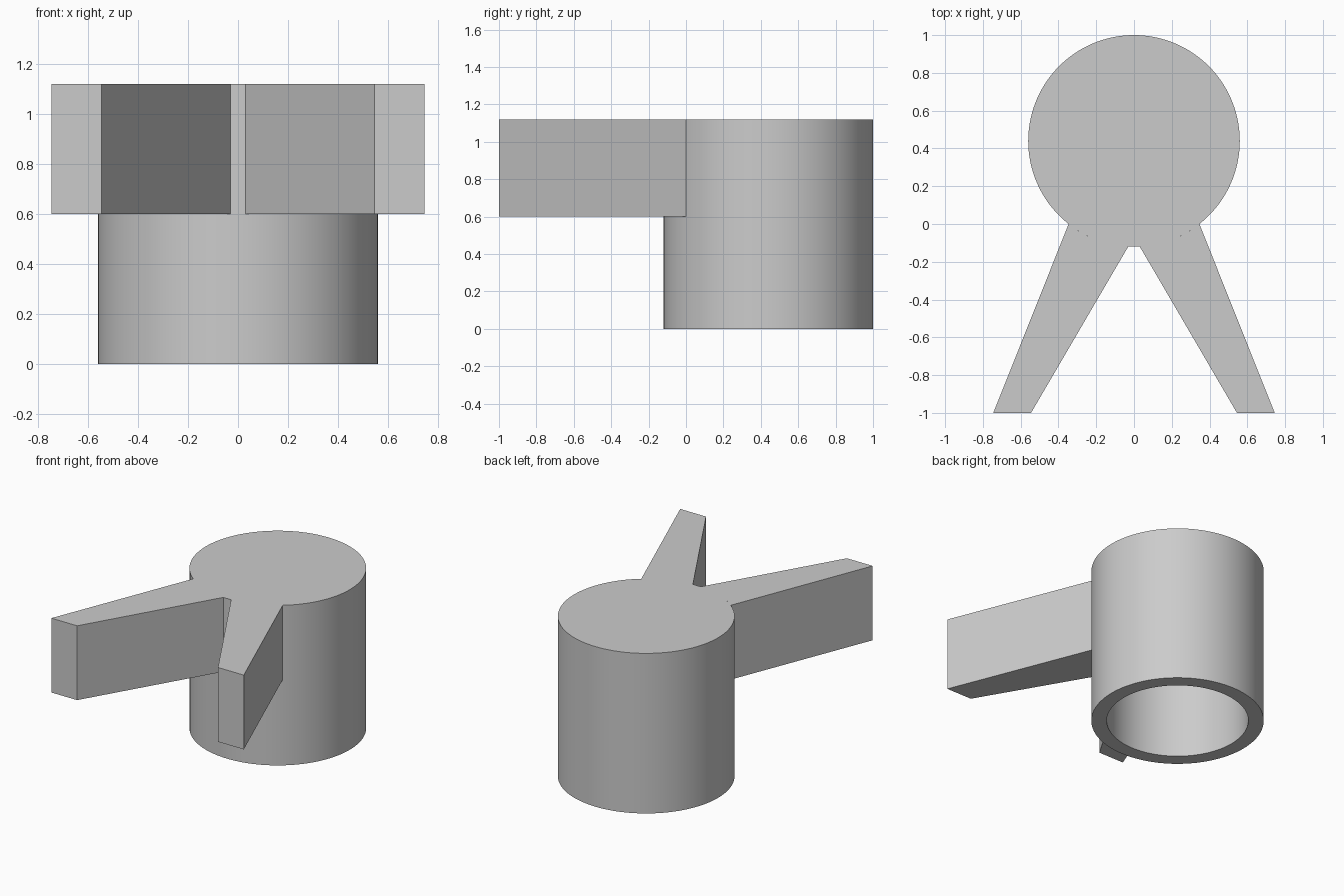
import bpy
import bmesh
import math

cube = bpy.data.objects.get("Cube")
if cube:
    bpy.data.objects.remove(cube, do_unlink=True)

RADIUS, BORE, CENTRE_Y = 0.56, 0.46, 0.44
TOP, ARM_BOTTOM = 1.12, 0.6
SEGMENTS = 120

grey = bpy.data.materials.new("plain grey")
grey.use_nodes = True
colour = (0.6, 0.6, 0.6, 1)
grey.diffuse_color = colour
grey.node_tree.nodes["Principled BSDF"].inputs["Base Color"].default_value = colour


def finish(bm, name):
    bmesh.ops.recalc_face_normals(bm, faces=bm.faces)
    mesh = bpy.data.meshes.new(name)
    bm.to_mesh(mesh)
    bm.free()
    obj = bpy.data.objects.new(name, mesh)
    bpy.context.collection.objects.link(obj)
    mesh.materials.append(grey)
    bpy.ops.object.select_all(action="DESELECT")
    obj.select_set(True)
    bpy.context.view_layer.objects.active = obj
    bpy.ops.object.shade_smooth_by_angle(angle=math.radians(30))
    return obj


def ring(bm, radius, z):
    angles = [2 * math.pi * i / SEGMENTS for i in range(SEGMENTS)]
    return [bm.verts.new((radius * math.cos(a), CENTRE_Y + radius * math.sin(a), z))
            for a in angles]


# Cylindrical cup, closed on top with a blind bore underneath
bm = bmesh.new()
profile = [(RADIUS, TOP), (RADIUS, 0), (BORE, 0), (BORE, ARM_BOTTOM)]
rings = [ring(bm, r, z) for r, z in profile]
for upper, lower in zip(rings, rings[1:]):
    for i in range(SEGMENTS):
        j = (i + 1) % SEGMENTS
        bm.faces.new((upper[i], upper[j], lower[j], lower[i]))
bm.faces.new(rings[0])
bm.faces.new(rings[-1])
finish(bm, "hollow_body")

# Tapered arms whose inner ends follow the body's curve
for side, name in ((1, "left_arm"), (-1, "right_arm")):
    bm = bmesh.new()
    outline = [(0.545, -1), (0.745, -1)]
    start, end = math.radians(-51.8), math.radians(-86.9)
    for i in range(13):
        a = start + (end - start) * i / 12
        outline.append((RADIUS * math.cos(a), CENTRE_Y + RADIUS * math.sin(a)))
    base = bm.faces.new([bm.verts.new((side * x, y, ARM_BOTTOM)) for x, y in outline])
    grown = bmesh.ops.extrude_face_region(bm, geom=[base], use_keep_orig=True)
    for v in grown["geom"]:
        if isinstance(v, bmesh.types.BMVert):
            v.co.z = TOP
    finish(bm, name)
